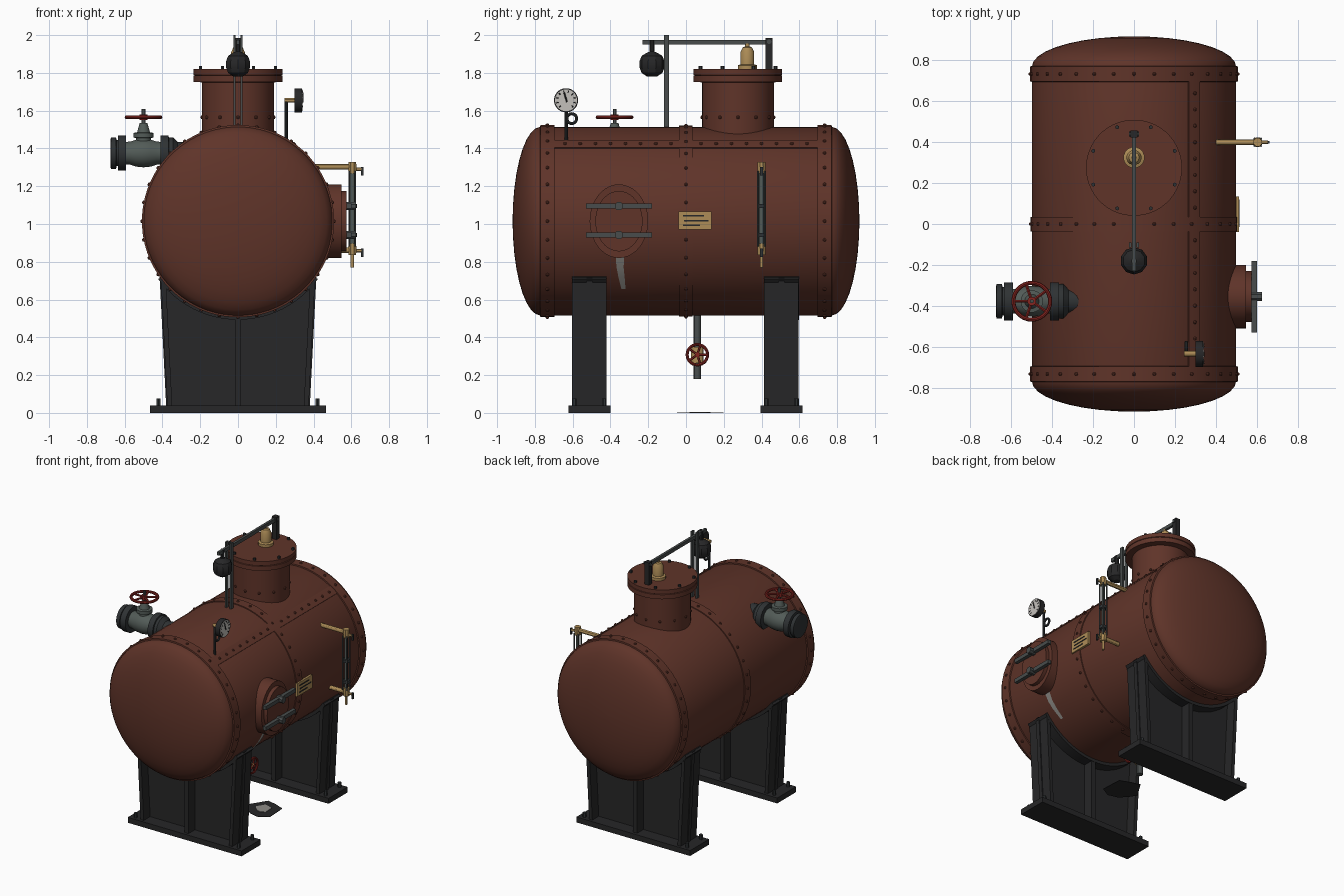
import bpy, bmesh, math
from mathutils import Vector, Matrix

if "Cube" in bpy.data.objects:
    bpy.data.objects.remove(bpy.data.objects["Cube"])

def material(name, rgb):
    m = bpy.data.materials.new(name)
    m.diffuse_color = (*rgb, 1)
    m.use_nodes = True
    m.node_tree.nodes["Principled BSDF"].inputs["Base Color"].default_value = m.diffuse_color
    return m

RUST = material("oxide_brown", (0.115, 0.034, 0.022))
BLACK = material("black_iron", (0.02, 0.02, 0.021))
DARK = material("dark_steel", (0.028, 0.032, 0.034))
STEEL = material("grey_steel", (0.065, 0.073, 0.072))
GREY = material("valve_grey", (0.085, 0.105, 0.096))
RED = material("wheel_red", (0.23, 0.018, 0.014))
BRASS = material("brass", (0.42, 0.265, 0.095))
WHITE = material("dial_white", (0.55, 0.53, 0.5))
STAIN = material("scale_grey", (0.27, 0.26, 0.24))
CZ, R = 1.015, 0.5          # tank axis height and radius

def finish(name, bm, mat):
    bmesh.ops.recalc_face_normals(bm, faces=bm.faces)
    me = bpy.data.meshes.new(name)
    bm.to_mesh(me)
    bm.free()
    me.materials.append(mat)
    ob = bpy.data.objects.new(name, me)
    bpy.context.collection.objects.link(ob)
    return ob

def add_lathe(bm, prof, base, axis, n, sx=1, sy=1):
    """Revolve (radius, height) points about an axis and cap both ends."""
    mat = Matrix.Translation(base) @ Vector(axis).to_track_quat('Z', 'Y').to_matrix().to_4x4()
    rings = [[bm.verts.new(mat @ Vector((r * sx * math.cos(2 * math.pi * (i + .5) / n),
                                         r * sy * math.sin(2 * math.pi * (i + .5) / n), h)))
              for i in range(n)] for r, h in prof]
    for a, b in zip(rings, rings[1:]):
        for i in range(n):
            j = (i + 1) % n
            bm.faces.new((a[i], a[j], b[j], b[i]))
    bm.faces.new(rings[0])
    bm.faces.new(rings[-1])

def lathe(name, prof, base, axis, mat, n=24, sx=1, sy=1):
    bm = bmesh.new()
    add_lathe(bm, prof, base, axis, n, sx, sy)
    return finish(name, bm, mat)

def rods(name, segs, mat, n=12):
    """Cylinders given as (start, end, radius)."""
    bm = bmesh.new()
    for a, b, r in segs:
        d = Vector(b) - Vector(a)
        add_lathe(bm, [(r, 0), (r, d.length)], a, d, n)
    return finish(name, bm, mat)

def boxes(name, items, mat):
    """Boxes given as (centre, size)."""
    bm = bmesh.new()
    for c, s in items:
        bmesh.ops.create_cube(bm, size=1, matrix=Matrix.Translation(c) @ Matrix.Diagonal((*s, 1)))
    return finish(name, bm, mat)

def prism(name, pts, axis_vec, mat):
    """Extrude a planar outline along a vector."""
    bm = bmesh.new()
    f = bm.faces.new([bm.verts.new(p) for p in pts])
    g = bmesh.ops.extrude_face_region(bm, geom=[f])
    bmesh.ops.translate(bm, vec=axis_vec, verts=[v for v in g['geom'] if isinstance(v, bmesh.types.BMVert)])
    return finish(name, bm, mat)

def arc_strip(name, r0, r1, a0, a1, y0, y1, n, mat):
    """Curved plate around the tank axis, angles in degrees from straight up."""
    angs = [math.radians(a0 + (a1 - a0) * i / n) for i in range(n + 1)]
    pts = [(r1 * math.sin(a), y0, CZ + r1 * math.cos(a)) for a in angs]
    pts += [(r0 * math.sin(a), y0, CZ + r0 * math.cos(a)) for a in reversed(angs)]
    return prism(name, pts, (0, y1 - y0, 0), mat)

def ring(bm, c, axis, R1, r, n=28, m=8):
    mat = Matrix.Translation(c) @ Vector(axis).to_track_quat('Z', 'Y').to_matrix().to_4x4()
    v = [[bm.verts.new(mat @ Vector(((R1 + r * math.cos(2 * math.pi * j / m)) * math.cos(2 * math.pi * i / n),
                                     (R1 + r * math.cos(2 * math.pi * j / m)) * math.sin(2 * math.pi * i / n),
                                     r * math.sin(2 * math.pi * j / m)))) for j in range(m)] for i in range(n)]
    for i in range(n):
        for j in range(m):
            k, l = (i + 1) % n, (j + 1) % m
            bm.faces.new((v[i][j], v[k][j], v[k][l], v[i][l]))

def handwheel(name, c, axis, rad, r, spokes=5):
    bm = bmesh.new()
    ring(bm, c, axis, rad - r, r)
    q = Vector(axis).to_track_quat('Z', 'Y')
    for k in range(spokes):
        t = 2 * math.pi * k / spokes
        d = q @ Vector((math.cos(t), math.sin(t), 0)) * (rad - r)
        add_lathe(bm, [(r * .8, 0), (r * .8, d.length)], c, d, 6)
    h = Vector(axis) * r * 1.5
    add_lathe(bm, [(rad * .22, 0), (rad * .22, r * 3)], Vector(c) - h, axis, 12)
    return finish(name, bm, RED)

# Tank shell with rounded heads, bands and seam strap
head = [(R * math.cos(t), 0.77 + 0.148 * math.sin(t)) for t in [math.pi / 2 * i / 9 for i in range(9)]] + [(0.012, 0.918)]
lathe("tank_shell", [(r, -h) for r, h in reversed(head)] + head, (0, 0, CZ), (0, 1, 0), RUST, 64)
for nm, y0, y1, r in (("front_band", -.773, -.695, .509), ("middle_band", -.038, .036, .506), ("rear_band", .695, .773, .509)):
    lathe(nm, [(r - .012, y0), (r, y0 + .002), (r, y1 - .002), (r - .012, y1)], (0, 0, CZ), (0, 1, 0), RUST, 64)
arc_strip("seam_strap", .49, .506, 32, 39.8, -.7, .7, 4, RUST)

# Rivets on bands, strap and steam dome
bm = bmesh.new()
def rivet(p, d):
    add_lathe(bm, [(.010, -.004), (.009, .004), (.004, .008)], p, d, 6)
for y, r in ((-.734, .509), (0, .506), (.734, .509)):
    for k in range(32):
        a = 2 * math.pi * k / 32
        d = Vector((math.sin(a), 0, math.cos(a)))
        rivet(d * r + Vector((0, y, CZ)), d)
d = Vector((math.sin(math.radians(36)), 0, math.cos(math.radians(36))))
for k in range(-8, 9):
    if k:
        rivet(d * .506 + Vector((0, k * .08, CZ)), d)
for k in range(12):
    a = 2 * math.pi * k / 12
    rivet((.19 * math.sin(a), .275 + .19 * math.cos(a), 1.565), (math.sin(a), math.cos(a), 0))
finish("rivets", bm, RUST)

# Steam dome with bolted cover
lathe("steam_dome", [(.19, 1.4), (.19, 1.75), (.235, 1.752), (.235, 1.785), (.23, 1.787), (.235, 1.79), (.235, 1.82)],
      (0, .275, 0), (0, 0, 1), RUST, 48)
rods("cover_bolts", [((.215 * math.cos(a), .275 + .215 * math.sin(a), 1.81), (.215 * math.cos(a), .275 + .215 * math.sin(a), 1.836), .01)
                     for a in [math.pi / 8 + k * math.pi / 4 for k in range(8)]], DARK, 6)

# Safety valve, lever and weight
lathe("safety_valve", [(.052, 1.815), (.052, 1.84), (.037, 1.845), (.037, 1.91), (.025, 1.935), (.012, 1.94), (.012, 1.955)],
      (0, .325, 0), (0, 0, 1), BRASS, 16)
boxes("lever_arm", [((0, .11, 1.962), (.018, .68, .026))], STEEL)
boxes("lever_post", [((0, .44, 1.9), (.036, .036, .17))], BLACK)
rods("lever_pin", [((-.025, .44, 1.965), (.025, .44, 1.965), .012)], STEEL)
boxes("lever_guide", [((s * .019, -.103, 1.75), (.012, .026, .5)) for s in (-1, 1)], STEEL)
lathe("lever_weight", [(.025, 1.78), (.055, 1.80), (.067, 1.83), (.067, 1.86), (.055, 1.89), (.025, 1.908), (.014, 1.912), (.014, 1.975)],
      (0, -.18, 0), (0, 0, 1), BLACK, 10)

# Pressure gauge on a looped pipe
bm = bmesh.new()
add_lathe(bm, [(.009, 0), (.009, .22)], (.255, -.635, 1.44), (0, 0, 1), 10)
ring(bm, (.255, -.605, 1.558), (1, 0, 0), .026, .008, 20, 8)
finish("gauge_pipe", bm, DARK)
rods("gauge_fitting", [((.245, -.635, 1.655), (.305, -.635, 1.655), .013)], BRASS)
lathe("gauge_case", [(.064, 0), (.064, .038)], (.3, -.635, 1.655), (1, 0, 0), BLACK, 28)
lathe("gauge_dial", [(.058, 0), (.058, .004)], (.337, -.635, 1.655), (1, 0, 0), WHITE, 28)
marks = [((.34, -.635 + .040 * math.sin(a), 1.655 + .040 * math.cos(a)), (.342, -.635 + .052 * math.sin(a), 1.655 + .052 * math.cos(a)), .003)
         for a in [math.radians(-135 + 30 * k) for k in range(10)]]
rods("gauge_marks", marks + [((.342, -.63, 1.645), (.342, -.645, 1.695), .004)], BLACK, 6)

# Stop valve on the left side
VX, VY, VZ = -.5, -.378, 1.375
lathe("stop_valve_body", [(.06, -.6), (.062, -.57), (.072, -.54), (.076, -.5), (.072, -.46), (.062, -.43), (.06, -.4)],
      (0, VY, VZ), (1, 0, 0), GREY, 20)
lathe("outer_flange", [(.075, -.675), (.085, -.672), (.085, -.645), (.07, -.644), (.07, -.636), (.094, -.635), (.094, -.592)],
      (0, VY, VZ), (1, 0, 0), DARK, 20)
lathe("inner_flange", [(.094, -.41), (.094, -.368), (.085, -.366), (.085, -.345), (.06, -.32), (.06, -.22)],
      (0, VY, VZ), (1, 0, 0), DARK, 20)
lathe("valve_bonnet", [(.04, 1.42), (.04, 1.455), (.055, 1.458), (.055, 1.482), (.035, 1.485), (.022, 1.53), (.02, 1.535)],
      (VX, VY, 0), (0, 0, 1), GREY, 16)
rods("valve_stem", [((VX, VY, 1.5), (VX, VY, 1.61), .01)], STEEL)
handwheel("valve_handwheel", (VX, VY, 1.565), (0, 0, 1), .1, .01)

# Manhole neck, cover and clamp bars
for nm, a, x0, x1, r in (("manhole_neck", .155, .4, .548, .195), ("manhole_cover", .125, .5, .575, .16)):
    prism(nm, [(x0, -.355 + a * math.cos(t), CZ + r * math.sin(t)) for t in [2 * math.pi * k / 40 for k in range(40)]], (x1 - x0, 0, 0), RUST)
boxes("clamp_bars", [((.588, -.355, z), (.026, .35, .028)) for z in (1.095, .942)], STEEL)
rods("clamp_nuts", [((.56, -.355, z), (.625, -.355, z), .024) for z in (1.095, .942)], STEEL, 8)

# Mineral streak running down the shell below the manhole
bm = bmesh.new()
rows = []
for y0, y1, z in ((-.372, -.328, .83), (-.368, -.33, .77), (-.358, -.325, .72), (-.342, -.32, .655)):
    x = math.sqrt(.5035 ** 2 - (z - CZ) ** 2)
    rows.append([bm.verts.new((x, y, z)) for y in (y0, y1)])
for a, b in zip(rows, rows[1:]):
    bm.faces.new((a[0], b[0], b[1], a[1]))
finish("mineral_streak", bm, STAIN)

# Name plate with blank dark bars
boxes("name_plate", [((.506, .048, 1.018), (.016, .175, .096))], BRASS)
boxes("plate_bars", [((.515, y, z), (.003, w, .008)) for y, z, w in ((.04, 1.043, .11), (.055, 1.018, .13), (.03, .994, .09))], BLACK)

# Water level gauge
GX, GY = .605, .4
lathe_prof = [(.022, -.03), (.024, 0), (.022, .03)]
rods("level_pipes", [((.4, GY, 1.303), (GX, GY, 1.303), .015), ((.44, GY, .862), (GX, GY, .862), .015),
                     ((GX, GY, .77), (GX, GY, .85), .009)], BRASS)
for nm, z in (("level_top_cock", 1.298), ("level_bottom_cock", .866)):
    lathe(nm, lathe_prof, (GX, GY, z), (0, 0, 1), BRASS, 8)
    rods(nm + "_stem", [((GX, GY, z - .008), (.655, GY, z - .008), .009)], BRASS)
    boxes(nm + "_handle", [((.658, GY, z - .018), (.012, .014, .045))], DARK)
rods("level_glass", [((GX, GY, .88), (GX, GY, 1.28), .013)], GREY)
rods("level_guard_rods", [((GX + s * .016, GY + t * .018, .88), (GX + s * .016, GY + t * .018, 1.28), .005) for s in (-1, 1) for t in (-1, 1)], STEEL, 6)
rods("level_collars", [((GX, GY, z), (GX, GY, z + .022), .025) for z in (.93, 1.085)], DARK)

# Drain pipe and valve
rods("drain_pipe", [((0, .06, .18), (0, .06, .53), .021)], STEEL)
rods("drain_valve", [((0, .06, .265), (0, .06, .35), .034), ((0, .06, .308), (.09, .06, .308), .014)], BRASS)
handwheel("drain_handwheel", (.08, .06, .308), (1, 0, 0), .062, .008)

# Saddles: web, ribs, cradle and base plate
for nm, y in (("front", -.512), ("rear", .505)):
    prism(nm + "_saddle_web", [(-.38, y - .016, .03), (.38, y - .016, .03), (.415, y - .016, .72), (-.415, y - .016, .72)], (0, .032, 0), BLACK)
    boxes(nm + "_saddle_rib", [((0, y, .28), (.034, .18, .5))], BLACK)
    for s, side in ((-1, "left"), (1, "right")):
        prism(nm + "_saddle_%s_plate" % side, [(s * .348, y - .091, .03), (s * .374, y - .091, .03), (s * .409, y - .091, .72), (s * .383, y - .091, .72)],
              (0, .182, 0), BLACK)
    arc_strip(nm + "_saddle_cradle", .49, .522, 126, 234, y - .092, y + .092, 24, BLACK)
    boxes(nm + "_base_plate", [((0, y, .02), (.93, .222, .04))], BLACK)
    rods(nm + "_anchor_bolts", [((sx * .42, y + sy * .08, .03), (sx * .42, y + sy * .08, .075), .012) for sx in (-1, 1) for sy in (-1, 1)], DARK, 6)

# Puddle under the drain
for nm, k, z, m in (("puddle", 1, 0, BLACK), ("puddle_sheen", .45, .003, STAIN)):
    prism(nm, [(.15 + k * r * math.cos(i * math.pi / 5), .075 + k * r * math.sin(i * math.pi / 5), z)
               for i, r in enumerate((.11, .13, .11, .13, .1, .12, .1, .11, .13, .14))], (0, 0, .003), m)

bpy.ops.object.select_all(action='SELECT')
bpy.context.view_layer.objects.active = bpy.context.selected_objects[0]
bpy.ops.object.shade_smooth_by_angle(angle=math.radians(30))
